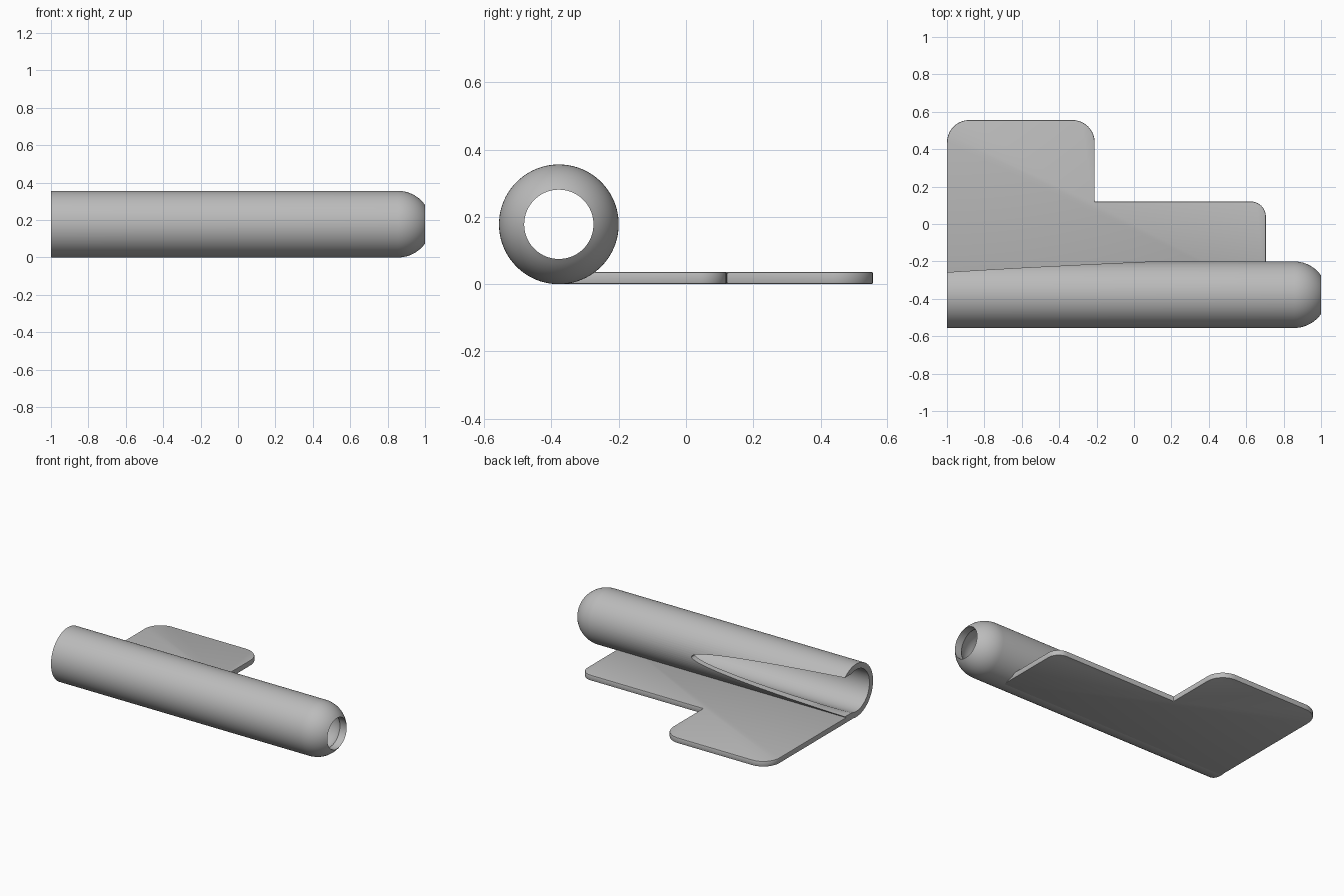
import bpy, bmesh, math
from mathutils import Vector, Matrix

cube = bpy.data.objects.get("Cube")
if cube:
    bpy.data.objects.remove(cube, do_unlink=True)

R, BORE, HOLE = 0.178, 0.14, 0.103     # tube radii
AXIS_Y, NOSE_X = -0.378, 0.855         # tube axis and start of the domed nose
SLOT_END, SLOT_H = 0.1, 0.131          # slot tip and half height at the open end

grey = bpy.data.materials.new("plain_grey")
grey.use_nodes = True
colour = (0.5, 0.5, 0.5, 1)
grey.diffuse_color = colour
grey.node_tree.nodes["Principled BSDF"].inputs["Base Color"].default_value = colour


def make_object(name, bm):
    bmesh.ops.recalc_face_normals(bm, faces=bm.faces)
    mesh = bpy.data.meshes.new(name)
    bm.to_mesh(mesh)
    bm.free()
    mesh.materials.append(grey)
    obj = bpy.data.objects.new(name, mesh)
    bpy.context.collection.objects.link(obj)
    return obj


def extrude_outline(name, points, direction):
    bm = bmesh.new()
    face = bm.faces.new([bm.verts.new(p) for p in points])
    out = bmesh.ops.extrude_face_region(bm, geom=[face])
    verts = [v for v in out["geom"] if isinstance(v, bmesh.types.BMVert)]
    bmesh.ops.translate(bm, verts=verts, vec=direction)
    return make_object(name, bm)


def apply_and_smooth(obj):
    bpy.ops.object.select_all(action="DESELECT")
    obj.select_set(True)
    bpy.context.view_layer.objects.active = obj
    for mod in list(obj.modifiers):
        bpy.ops.object.modifier_apply(modifier=mod.name)
    bpy.ops.object.shade_smooth_by_angle(angle=math.radians(30))


def dome(radius, steps=10):
    # arc from the straight wall to the nose hole
    end = math.acos(HOLE / radius)
    return [(NOSE_X + radius * math.sin(end * i / steps),
             radius * math.cos(end * i / steps)) for i in range(steps + 1)]


# Hollow tube with a domed, pierced nose, lathed around its axis
outer = [(-1, R)] + dome(R)
outer[-1] = (1, HOLE)
profile = outer + dome(BORE)[::-1] + [(-1, BORE)]
bm = bmesh.new()
ring = [bm.verts.new((x, AXIS_Y, R + r)) for x, r in profile]
edges = [bm.edges.new((ring[i - 1], ring[i])) for i in range(len(ring))]
bmesh.ops.spin(bm, geom=ring + edges, cent=(0, AXIS_Y, R), axis=(1, 0, 0),
               angle=math.tau, steps=80, use_merge=True)
bmesh.ops.remove_doubles(bm, verts=bm.verts, dist=1e-5)
tube = make_object("tube", bm)

# Tapering slot through the rear wall of the tube
slot = []
for i in range(-24, 25):
    t = i / 24
    slot.append((SLOT_END - (SLOT_END + 1) * t * t, AXIS_Y, R + SLOT_H * t))
slot = [(-1.1, AXIS_Y, R - SLOT_H)] + slot + [(-1.1, AXIS_Y, R + SLOT_H)]
cutter = extrude_outline("slot_cutter", slot, (0, 0.3, 0))
cut = tube.modifiers.new("slot", "BOOLEAN")
cut.operation = "DIFFERENCE"
cut.solver = "EXACT"
cut.object = cutter
apply_and_smooth(tube)
bpy.data.objects.remove(cutter, do_unlink=True)


# Stepped base plate, tangent to the underside of the tube
def corner(cx, cy, radius, start, steps=10):
    # quarter arc running clockwise from the start angle
    return [(cx + radius * math.cos(start - math.pi / 2 * i / steps),
             cy + radius * math.sin(start - math.pi / 2 * i / steps), 0)
            for i in range(steps + 1)]


outline = [(-1, AXIS_Y, 0)]
outline += corner(-0.88, 0.436, 0.12, math.pi)
outline += corner(-0.33, 0.436, 0.12, math.pi / 2)
outline += [(-0.21, 0.12, 0)]
outline += corner(0.625, 0.04, 0.08, math.pi / 2)
outline += [(0.705, AXIS_Y, 0)]
plate = extrude_outline("base_plate", outline, (0, 0, 0.037))
bevel = plate.modifiers.new("edge", "BEVEL")
bevel.width = 0.005
bevel.segments = 2
bevel.limit_method = "ANGLE"
bevel.angle_limit = math.radians(60)
apply_and_smooth(plate)
